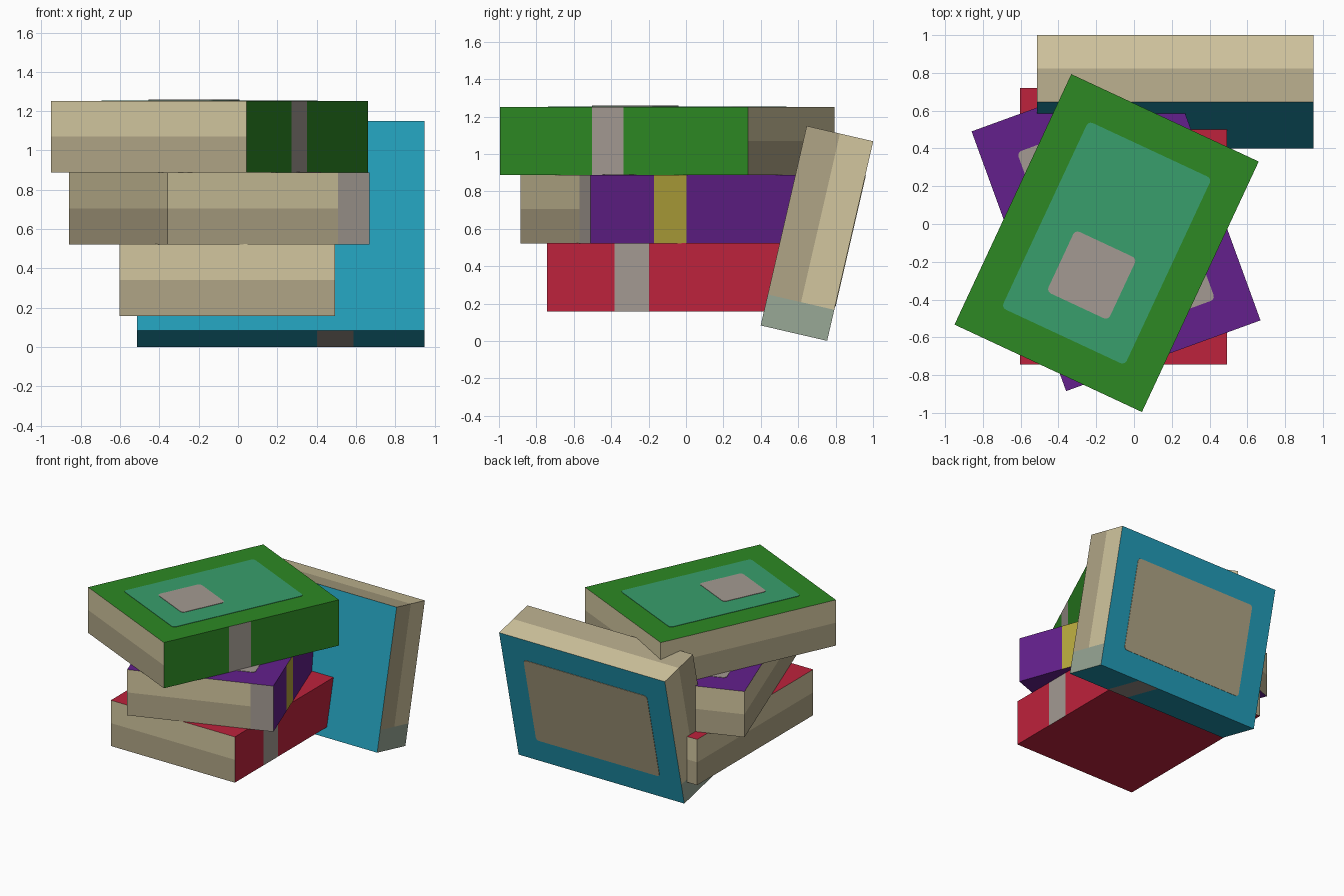
import bpy, bmesh, math
from mathutils import Matrix, Vector

cube = bpy.data.objects.get("Cube")
if cube:
    bpy.data.objects.remove(cube, do_unlink=True)

# Book size: width (spine on +x), length (y), thickness (z)
W, L, T = 1.095, 1.463, 0.365


def material(name, hex_code):
    def linear(c):
        c /= 255
        return c / 12.92 if c <= 0.04045 else ((c + 0.055) / 1.055) ** 2.4
    rgba = [linear(int(hex_code[i:i + 2], 16)) for i in (0, 2, 4)] + [1.0]
    m = bpy.data.materials.new(name)
    m.use_nodes = True
    m.diffuse_color = rgba
    m.node_tree.nodes["Principled BSDF"].inputs["Base Color"].default_value = rgba
    return m


red = material("red_cover", "BE223C")
purple = material("purple_cover", "63208C")
green = material("green_cover", "2D8823")
blue = material("blue_cover", "239DB8")
page_light = material("light_pages", "D2C69F")
page_dark = material("shaded_pages", "B0A586")
grey = material("grey_band", "A39A92")
yellow = material("yellow_band", "B5A63C")
mint = material("mint_panel", "389F6C")
sage = material("sage_edge", "99A896")


def finish(name, bm, mats, matrix):
    bmesh.ops.recalc_face_normals(bm, faces=bm.faces)
    me = bpy.data.meshes.new(name)
    bm.to_mesh(me)
    bm.free()
    for m in mats:
        me.materials.append(m)
    ob = bpy.data.objects.new(name, me)
    ob.matrix_world = matrix
    bpy.context.collection.objects.link(ob)


def book(name, matrix, cover, band, band_y, edge=None):
    """Box cut along the band, page and hinge lines, coloured by face direction."""
    bm = bmesh.new()
    bmesh.ops.create_cube(bm, size=1, matrix=Matrix.Diagonal((W, L, T, 1)))
    hinge = W / 2 - 0.17
    cuts = [((0, 0, 0), (0, 0, 1)),
            ((0, band_y, 0), (0, 1, 0)), ((0, band_y + 0.185, 0), (0, 1, 0))]
    if edge:
        cuts.append(((hinge, 0, 0), (1, 0, 0)))
    for co, no in cuts:
        bmesh.ops.bisect_plane(bm, geom=bm.verts[:] + bm.edges[:] + bm.faces[:],
                               plane_co=co, plane_no=no)
    bm.normal_update()
    for f in bm.faces:
        c, n = f.calc_center_median(), f.normal
        if abs(n.z) > 0.5:                                   # covers
            f.material_index = 0
        elif n.x > 0.5:                                      # spine
            f.material_index = 1 if band_y < c.y < band_y + 0.185 else 0
        elif edge and abs(n.y) > 0.5 and c.x > hinge:        # hinge strip
            f.material_index = 4
        else:                                                # page block
            f.material_index = 2 if c.z > 0 else 3
    finish(name, bm, [cover, band, page_light, page_dark, edge or cover], matrix)


def plate(name, matrix, mat, w, l, y, height):
    """Thin panel with softened corners on the upper cover."""
    bm = bmesh.new()
    r, pts = 0.025, []
    for i, (sx, sy) in enumerate([(1, 1), (-1, 1), (-1, -1), (1, -1)]):
        for k in range(4):
            a = math.radians(90 * i + 30 * k)
            pts.append((sx * (w / 2 - r) + r * math.cos(a),
                        y + sy * (l / 2 - r) + r * math.sin(a), T / 2 - 0.001))
    face = bm.faces.new([bm.verts.new(p) for p in pts])
    ext = bmesh.ops.extrude_face_region(bm, geom=[face])
    bmesh.ops.translate(bm, vec=(0, 0, height + 0.001),
                        verts=[v for v in ext["geom"] if isinstance(v, bmesh.types.BMVert)])
    finish(name, bm, [mat], matrix)


def lying(x, y, z, degrees):
    return Matrix.Translation((x, y, z)) @ Matrix.Rotation(math.radians(degrees), 4, 'Z')


# Stack of three books
low = lying(-0.055, -0.012, 0.341, 0)
mid = lying(-0.095, -0.01, 0.705, 20)
top = lying(-0.145, -0.101, 1.07, -25)
book("bottom_book", low, red, grey, -0.37)
book("middle_book", mid, purple, yellow, -0.37, grey)
book("top_book", top, green, grey, -0.187)

# Leaning book: spine down, upper cover facing the back
t = math.radians(13)
axes = Matrix((Vector((0, -math.sin(t), -math.cos(t))),
               Vector((-1, 0, 0)),
               Vector((0, math.cos(t), -math.sin(t))))).transposed()
lean = Matrix.Translation((0.218, 0.70, 0.576)) @ axes.to_4x4()
book("leaning_book", lean, blue, grey, -0.37, sage)

# Cover panels
plate("middle_cover_panel", mid, grey, 0.72, 1.09, 0, 0.003)
plate("top_cover_panel", top, mint, 0.72, 1.09, 0, 0.003)
plate("top_cover_square", top, grey, 0.36, 0.36, -0.187, 0.006)
plate("leaning_cover_panel", lean, page_dark, 0.72, 1.09, 0, 0.003)
